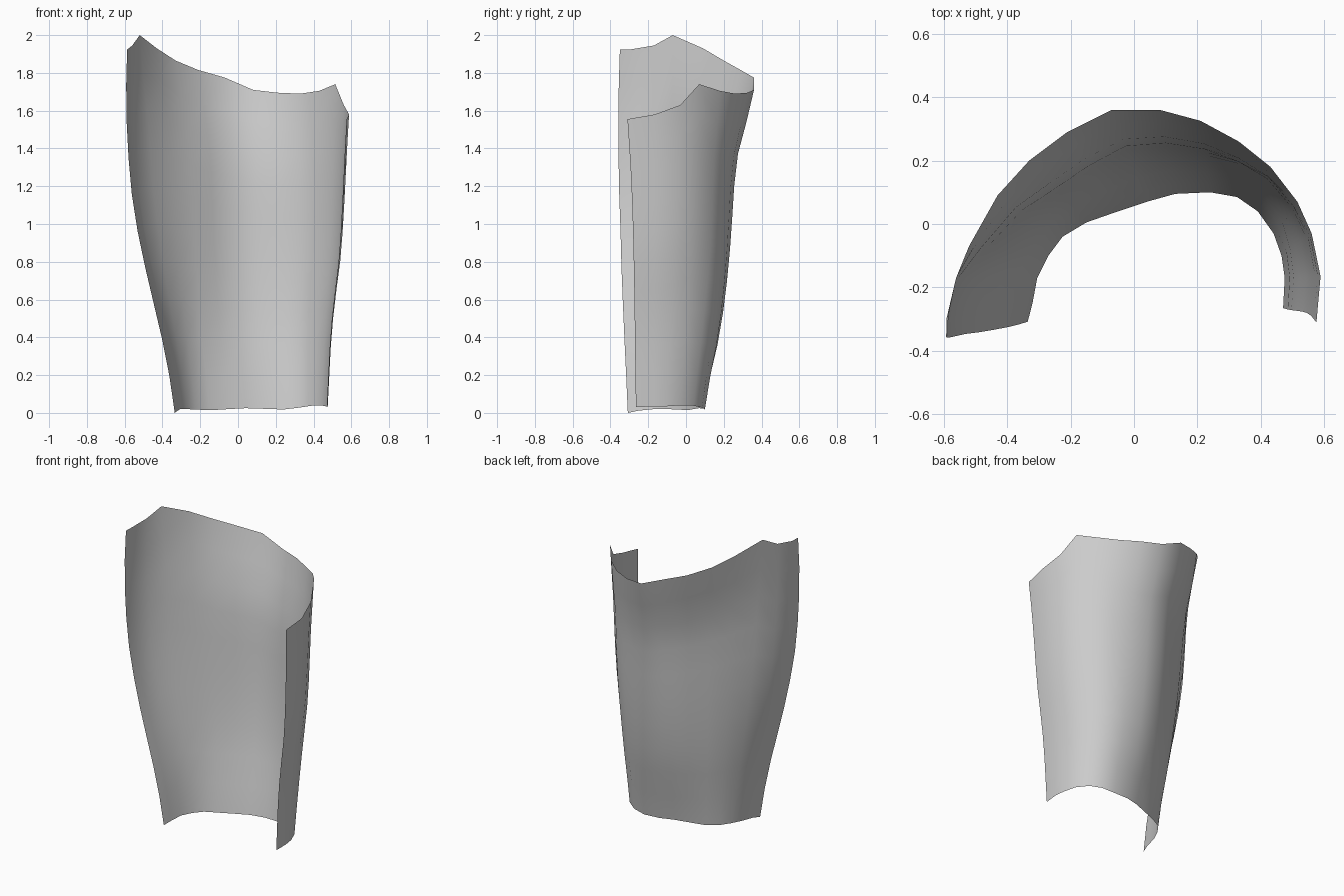
import bpy, bmesh, math

# Rim and foot outlines (x, y, z), running front left -> back -> front right
TOP = [(-.587, -.35, 1.925), (-.585, -.29, 1.925), (-.56, -.17, 1.945), (-.52, -.07, 2.0),
       (-.43, .09, 1.93), (-.33, .2, 1.865), (-.21, .29, 1.815), (-.07, .36, 1.775),
       (.08, .36, 1.71), (.21, .325, 1.695), (.33, .26, 1.69), (.43, .18, 1.705),
       (.515, .07, 1.74), (.56, -.03, 1.63), (.588, -.165, 1.58), (.575, -.31, 1.555)]
FOOT = [(-.335, -.308, 0), (-.32, -.25, .012), (-.305, -.17, .02), (-.27, -.1, .02),
        (-.225, -.04, .018), (-.15, .005, .014), (-.05, .04, .02), (.04, .07, .025),
        (.13, .095, .022), (.24, .1, .018), (.325, .085, .028), (.39, .04, .038),
        (.44, -.03, .04), (.465, -.1, .035), (.475, -.17, .035), (.47, -.265, .03)]

# How far each row has flared from foot to rim, per side
LEFT = [0, .11, .26, .44, .62, .78, .9, .97, 1.01, 1.02, 1]
BACK = [0, .12, .27, .38, .46, .52, .565, .605, .68, .85, 1]
RIGHT = [0, .07, .14, .25, .41, .59, .7, .78, .85, .92, 1]
# Depth flare of the two free front edges
LEFT_Y = [0, .2, .42, .62, .8, .92, 1.08, 1.17, 1.19, 1.14, 1]
RIGHT_Y = [0, .05, .1, .14, .19, .25, .33, .43, .57, .77, 1]


def clamp(v):
    return max(0, min(1, v))


def flare(col, row, left_table, right_table):
    left = clamp((4.7 - col) / 3)
    right = clamp((col - 10) / 3)
    # Flatter back left corner, fuller back right corner
    mid = math.sin(math.pi * row / 10)
    corner = .11 * clamp(1 - abs(col - 11.5) / 2.5) - .09 * clamp(1 - abs(col - 4.5) / 2.5)
    return (left * left_table[row] + right * right_table[row]
            + (1 - left - right) * BACK[row] + corner * mid)


# Curved open shell
bm = bmesh.new()
rows = len(BACK)
grid = []
for col, (a, b) in enumerate(zip(FOOT, TOP)):
    edge = col < 2 or col == 15
    line = []
    for row in range(rows):
        t = row / (rows - 1)
        fx = flare(col, row, LEFT, RIGHT)
        fy = flare(col, row, LEFT_Y, RIGHT_Y) if edge else fx
        line.append(bm.verts.new((a[0] + (b[0] - a[0]) * fx,
                                  a[1] + (b[1] - a[1]) * fy,
                                  a[2] + (b[2] - a[2]) * t)))
    grid.append(line)
for p, q in zip(grid, grid[1:]):
    for r in range(rows - 1):
        face = bm.faces.new((p[r], p[r + 1], q[r + 1], q[r]))
        face.smooth = True
mesh = bpy.data.meshes.new("curved_shell")
bm.to_mesh(mesh)
bm.free()
shell = bpy.data.objects.new("curved_shell", mesh)
bpy.context.collection.objects.link(shell)
